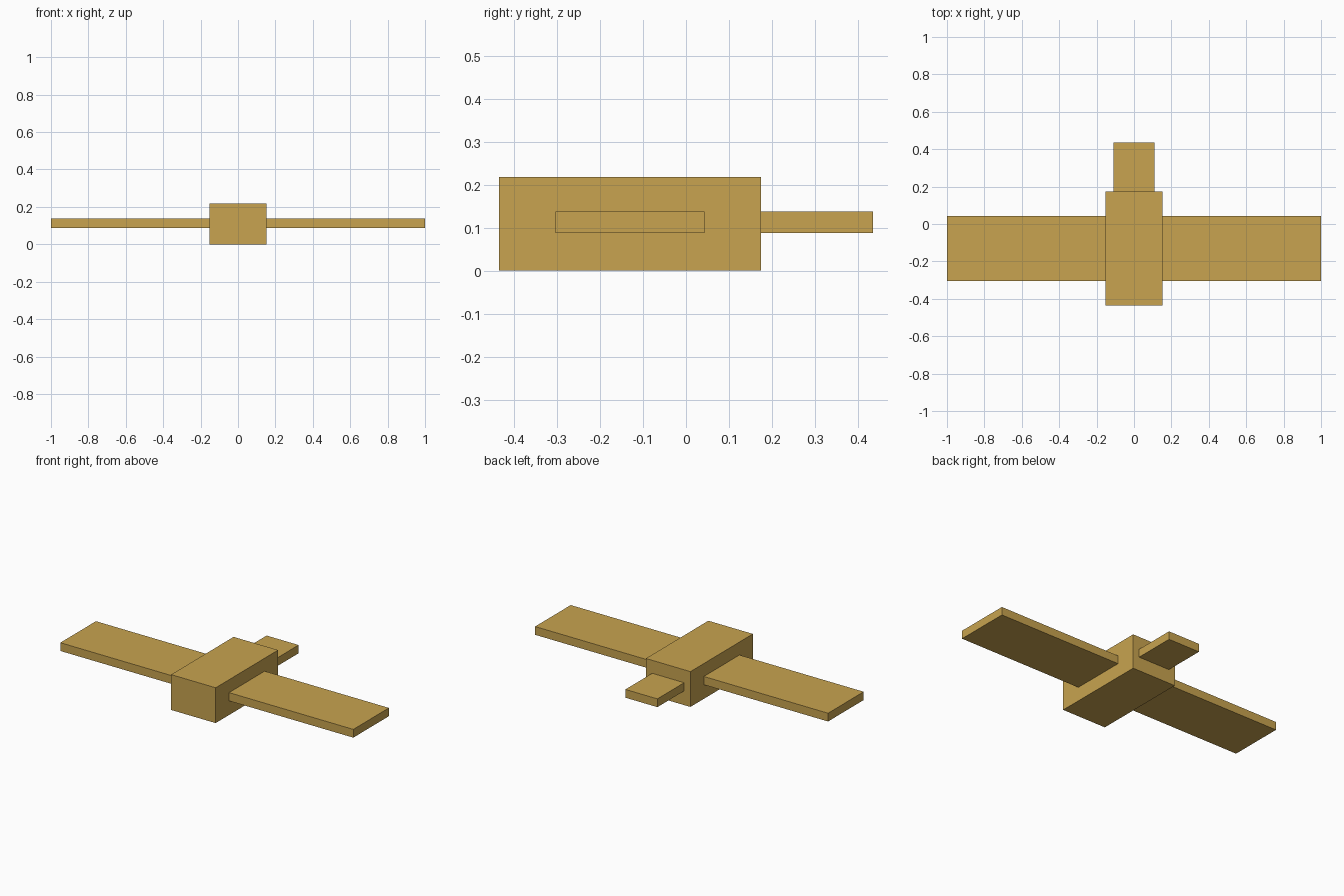
import bpy

if "Cube" in bpy.data.objects:
    bpy.data.objects.remove(bpy.data.objects["Cube"])

tan = bpy.data.materials.new("tan")
tan.diffuse_color = (0.58, 0.37, 0.08, 1)
tan.use_nodes = True
tan.node_tree.nodes["Principled BSDF"].inputs["Base Color"].default_value = tan.diffuse_color


def box(name, x, y, z):
    """Box spanning the (min, max) ranges given for each axis."""
    spans = (x, y, z)
    bpy.ops.mesh.primitive_cube_add(size=1, location=[sum(s) / 2 for s in spans])
    ob = bpy.context.object
    ob.name = name
    ob.scale = [s[1] - s[0] for s in spans]
    bpy.ops.object.transform_apply(location=False, rotation=False, scale=True)
    ob.data.materials.append(tan)
    return ob


SLAB_Z = (0.087, 0.138)  # shared height of wings and tail

# Central block
box("body", (-0.152, 0.152), (-0.435, 0.174), (0, 0.218))

# Wing slabs on both sides
box("right_wing", (0.152, 1.0), (-0.304, 0.043), SLAB_Z)
box("left_wing", (-1.0, -0.152), (-0.304, 0.043), SLAB_Z)

# Short tail slab at the back
box("tail", (-0.109, 0.109), (0.174, 0.435), SLAB_Z)
